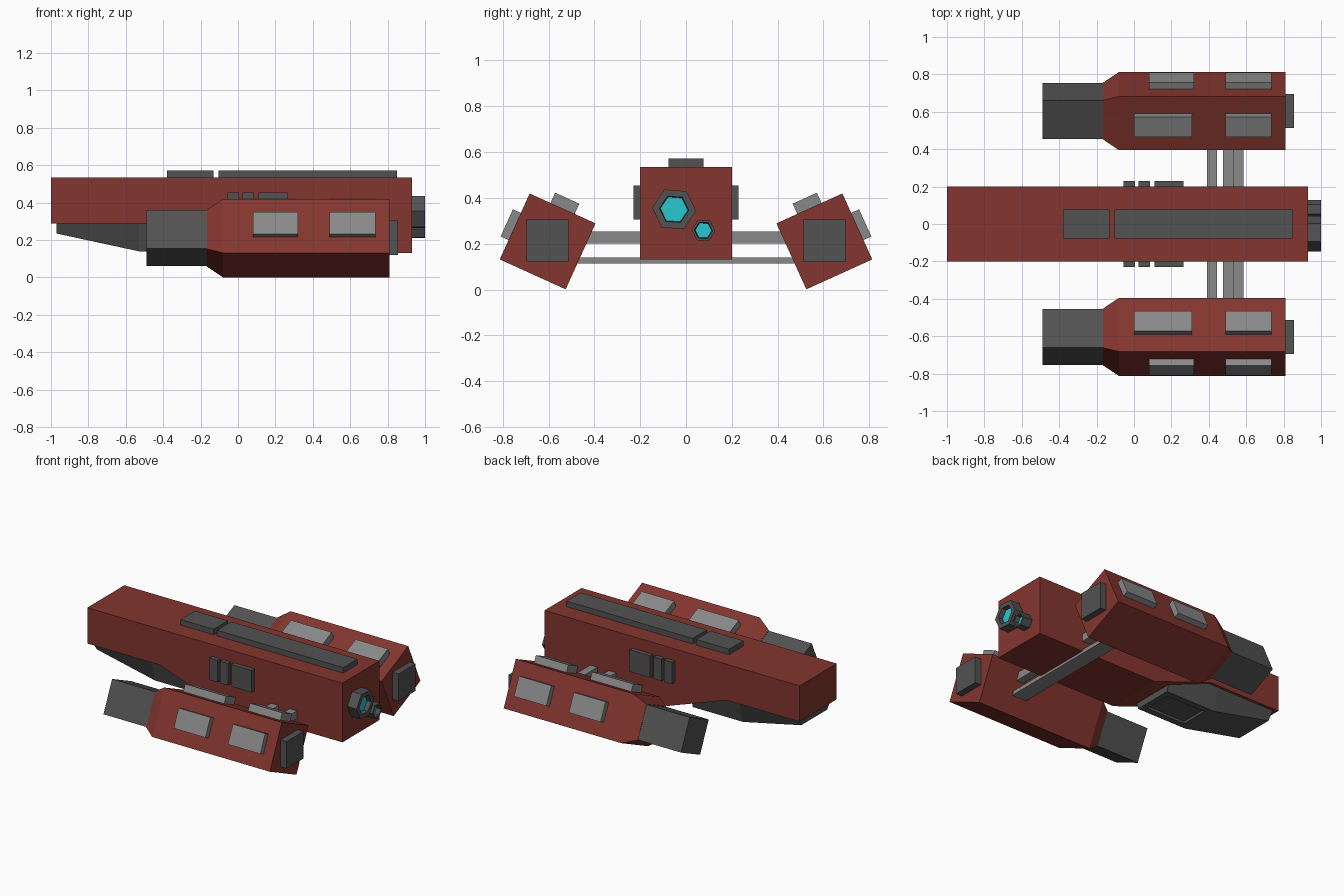
import bpy, bmesh
from math import radians, cos, sin, pi
from mathutils import Matrix

if "Cube" in bpy.data.objects:
    bpy.data.objects.remove(bpy.data.objects["Cube"])


def material(name, rgb):
    m = bpy.data.materials.new(name)
    m.diffuse_color = (*rgb, 1)
    m.use_nodes = True
    m.node_tree.nodes["Principled BSDF"].inputs["Base Color"].default_value = m.diffuse_color
    return m


RED = material("red_paint", (0.23, 0.036, 0.028))
DARK = material("dark_grey", (0.085, 0.085, 0.085))
LIGHT = material("light_grey", (0.25, 0.25, 0.25))
CYAN = material("cyan_glow", (0.02, 0.57, 0.62))


def finish(name, bm, mat, matrix=None):
    if matrix:
        bm.transform(matrix)
    bmesh.ops.recalc_face_normals(bm, faces=bm.faces)
    me = bpy.data.meshes.new(name)
    bm.to_mesh(me)
    bm.free()
    me.materials.append(mat)
    ob = bpy.data.objects.new(name, me)
    bpy.context.collection.objects.link(ob)
    return ob


def loft(name, rings, mat, matrix=None):
    """Skin a list of equal-length point rings and cap both ends."""
    bm = bmesh.new()
    vs = [[bm.verts.new(p) for p in ring] for ring in rings]
    n = len(vs[0])
    for a, b in zip(vs, vs[1:]):
        for i in range(n):
            bm.faces.new((a[i], a[(i + 1) % n], b[(i + 1) % n], b[i]))
    bm.faces.new(vs[0])
    bm.faces.new(vs[-1])
    return finish(name, bm, mat, matrix)


def rect(x, y0, y1, z0, z1):
    return [(x, y0, z0), (x, y1, z0), (x, y1, z1), (x, y0, z1)]


def box(name, xs, ys, zs, mat, matrix=None):
    return loft(name, [rect(x, *ys, *zs) for x in xs], mat, matrix)


# Main hull with stepped belly
profile = [(-1, 0.29), (-0.45, 0.29), (0, 0.13), (0.93, 0.13), (0.93, 0.535), (-1, 0.535)]
loft("hull", [[(x, y, z) for x, z in profile] for y in (-0.2, 0.2)], RED)

# Tapered chin under the nose, with a shallow recessed hatch
chin = []
for x, z in ((-0.97, 0.235), (-0.53, 0.14), (-0.15, 0.14)):
    chin.append([(x, -0.14, z), (x, 0.14, z), (x, 0.185, 0.295), (x, -0.185, 0.295)])
chin_ob = loft("chin", chin, DARK)
bm = bmesh.new()
bm.from_mesh(chin_ob.data)
hatch = [f for f in bm.faces if all(abs(v.co.z - 0.14) < 1e-4 for v in f.verts)]
bmesh.ops.inset_region(bm, faces=hatch, thickness=0.06)
bmesh.ops.inset_region(bm, faces=hatch, thickness=0.003, depth=-0.015)
bm.to_mesh(chin_ob.data)
bm.free()

# Roof panels
box("roof_panel_front", (-0.38, -0.13), (-0.077, 0.077), (0.53, 0.573), DARK)
box("roof_panel_rear", (-0.105, 0.85), (-0.077, 0.077), (0.53, 0.573), DARK)

# Side vents
for s in (-1, 1):
    for i, xs in enumerate(((-0.055, 0.005), (0.025, 0.085), (0.11, 0.265))):
        box(f"side_vent_{i}", xs, (s * 0.195, s * 0.23), (0.305, 0.455), DARK)


# Hexagonal thrusters: ring sections go over the rim and into the recess
def hexagon(x, y, z, r, turn):
    return [(x, y + r * cos(turn + i * pi / 3), z + r * sin(turn + i * pi / 3)) for i in range(6)]


for name, y, z, r, ri, turn in (("large", -0.052, 0.35, 0.096, 0.06, -0.07),
                                ("small", 0.076, 0.258, 0.052, 0.036, -0.05)):
    loft(f"thruster_{name}", [hexagon(x, y, z, q, turn) for x, q in
         ((0.92, r), (1.0, r), (1.0, ri + 0.004), (0.965, ri))], DARK)
    loft(f"thruster_glow_{name}", [hexagon(x, y, z, ri, turn) for x in (0.96, 0.969)], CYAN)

# Side pods, built square then rolled and placed; the other side is mirrored
for s, side in ((1, "left"), (-1, "right")):
    place = (Matrix.Diagonal((1, s, 1, 1)) @ Matrix.Translation((0, -0.604, 0.21))
             @ Matrix.Rotation(radians(-24.4), 4, 'X'))
    upright = Matrix.Diagonal((1, s, 1, 1)) @ Matrix.Translation((0, -0.604, 0.21))
    h, b = 0.158, 0.115
    loft(f"pod_{side}", [rect(x, -q, q, -q, q) for x, q in
         ((-0.165, b), (-0.08, h), (0.81, h))], RED, place)
    b = 0.113
    box(f"pod_barrel_{side}", (-0.49, -0.16), (-b, b), (-b, b), DARK, place)
    box(f"pod_rear_plate_{side}", (0.8, 0.855), (-0.092, 0.092), (-0.09, 0.095), DARK, upright)
    for i, xs in enumerate(((0.0, 0.31), (0.49, 0.735))):
        box(f"pod_top_panel_{side}_{i}", xs, (-0.058, 0.058), (0.15, 0.207), LIGHT, place)
    for i, xs in enumerate(((0.08, 0.32), (0.49, 0.735))):
        box(f"pod_side_panel_{side}_{i}", xs, (-0.196, -0.15), (-0.065, 0.065), LIGHT, place)

# Cross struts joining the pods
box("strut_front", (0.39, 0.445), (-0.5, 0.5), (0.2, 0.253), LIGHT)
box("strut_rear", (0.53, 0.585), (-0.5, 0.5), (0.2, 0.253), LIGHT)
box("strut_plate", (0.475, 0.585), (-0.5, 0.5), (0.113, 0.14), LIGHT)
